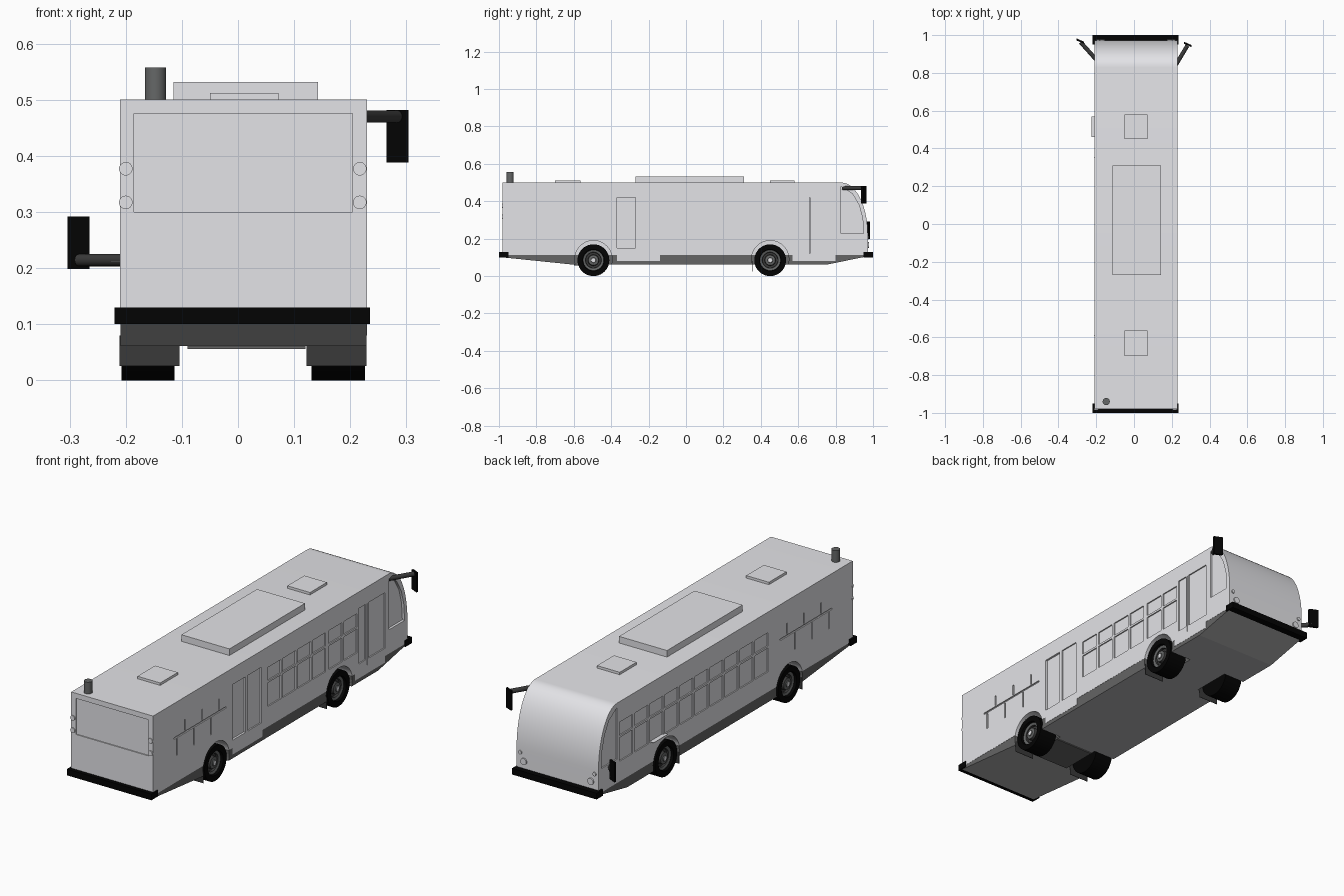
import bpy, bmesh, math
from mathutils import Vector

cube = bpy.data.objects.get("Cube")
if cube:
    bpy.data.objects.remove(cube, do_unlink=True)


def material(name, r, g, b):
    m = bpy.data.materials.new(name)
    m.use_nodes = True
    m.diffuse_color = (r, g, b, 1)
    m.node_tree.nodes["Principled BSDF"].inputs["Base Color"].default_value = (r, g, b, 1)
    return m


PAINT = material("light grey paint", .78, .78, .81)
SKIRT = material("dark grey skirt", .13, .13, .13)
FLOOR = material("mid grey underside", .45, .45, .46)
FLAP = material("charcoal", .042, .042, .042)
BLACK = material("black rubber", .001, .001, .001)
METAL = material("grey metal", .13, .135, .135)
RIGHT, LEFT = .23, -.21          # side planes of the body
MID = (RIGHT + LEFT) / 2


def finish(name, bm, *mats, smooth=False):
    bmesh.ops.recalc_face_normals(bm, faces=bm.faces)
    me = bpy.data.meshes.new(name)
    bm.to_mesh(me)
    bm.free()
    ob = bpy.data.objects.new(name, me)
    bpy.context.collection.objects.link(ob)
    for m in mats:
        me.materials.append(m)
    if smooth:
        shade(ob)
    return ob


def shade(ob):
    bpy.ops.object.select_all(action='DESELECT')
    bpy.context.view_layer.objects.active = ob
    ob.select_set(True)
    bpy.ops.object.shade_smooth_by_angle(angle=math.radians(30))


def add_box(bm, x0, x1, y0, y1, z0, z1):
    vs = bmesh.ops.create_cube(bm, size=1)["verts"]
    for v in vs:
        v.co = Vector(((x0 + x1) / 2 + v.co.x * (x1 - x0),
                       (y0 + y1) / 2 + v.co.y * (y1 - y0),
                       (z0 + z1) / 2 + v.co.z * (z1 - z0)))
    return vs


def box(name, mat, *dims):
    bm = bmesh.new()
    add_box(bm, *dims)
    return finish(name, bm, mat)


def add_prism(bm, profile, x0, x1):
    # Extrude a (y, z) outline across x
    f = bm.faces.new([bm.verts.new((x0, y, z)) for y, z in profile])
    new = bmesh.ops.extrude_face_region(bm, geom=[f])["geom"]
    bmesh.ops.translate(bm, vec=(x1 - x0, 0, 0),
                        verts=[g for g in new if isinstance(g, bmesh.types.BMVert)])


def add_rod(bm, a, b, r, n=24):
    a, b = Vector(a), Vector(b)
    d = b - a
    vs = bmesh.ops.create_cone(bm, cap_ends=True, segments=n, radius1=r, radius2=r,
                               depth=d.length)["verts"]
    q = d.to_track_quat('Z', 'Y')
    for v in vs:
        v.co = q @ v.co + (a + b) / 2


def rod(name, mat, a, b, r, n=24):
    bm = bmesh.new()
    add_rod(bm, a, b, r, n)
    return finish(name, bm, mat, smooth=True)


def carve(ob, bm):
    cutter = finish("cutter", bm)
    cutter.hide_render = True
    mod = ob.modifiers.new("carve", 'BOOLEAN')
    mod.operation, mod.solver, mod.object = 'DIFFERENCE', 'EXACT', cutter
    bpy.context.view_layer.objects.active = ob
    bpy.ops.object.modifier_apply(modifier=mod.name)
    bpy.data.objects.remove(cutter, do_unlink=True)


# Body shell with the rounded windscreen end
nose = [(.83 + .142 * math.sin(t), .22 + .28 * math.cos(t))
        for t in (math.pi / 2 * i / 16 for i in range(17))]
bm = bmesh.new()
add_prism(bm, [(-.98, .112), (-.98, .5)] + nose + [(.972, .112)], LEFT, RIGHT)
body = finish("body_shell", bm, PAINT)

# Lower skirt and floor
bm = bmesh.new()
add_prism(bm, [(-.98, .112), (-.98, .1), (-.6, .061), (.75, .061), (.968, .105), (.968, .112)],
          LEFT + .001, RIGHT - .001)
skirt = finish("skirt_and_floor", bm, SKIRT, FLOOR)

# Wheel wells
WHEELS = (-.495, .45)
for ob in (body, skirt):
    bm = bmesh.new()
    for y in WHEELS:
        add_rod(bm, (RIGHT + .02, y, .09), (RIGHT - .115, y, .09), .1, 40)
        add_rod(bm, (LEFT - .02, y, .09), (LEFT + .115, y, .09), .1, 40)
    carve(ob, bm)

# The downward faces of the skirt are the lighter underside
for p in skirt.data.polygons:
    p.material_index = int(p.normal.z < -.7)

# Recessed windows, doors and panel grooves
cut = bmesh.new()


def recess(side, y0, y1, z0, z1, depth=.006):
    if side > 0:
        add_box(cut, RIGHT - depth, RIGHT + .02, y0, y1, z0, z1)
    else:
        add_box(cut, LEFT - .02, LEFT + depth, y0, y1, z0, z1)


def window(side, y0, y1):
    recess(side, y0, y1, .335, .4)
    recess(side, y0, y1, .21, .325)


for y in (-.1, .015, .13, .245, .37, .485):
    window(1, y, y + .1)
for i in range(9):
    window(-1, -.33 + i * .115, -.23 + i * .115)
window(-1, .71, .81)

recess(1, -.37, -.27, .15, .42, .01)
recess(1, -.25, -.15, .15, .42)
for y0, y1 in ((.6, .652), (.672, .8)):
    recess(1, y0, y1, .15, .42)
recess(1, .66, .664, .12, .42, .014)

for side in (1, -1):
    recess(side, -.82, -.42, .325, .333)
    for y in (-.8, -.67, -.54):
        recess(side, y, y + .008, .24, .32)
        recess(side, y + .06, y + .068, .338, .39)

# Quarter panes beside the windscreen
pane = [(.83, .228), (.95, .228), (.944, .31), (.925, .38), (.89, .44), (.83, .478)]
add_prism(cut, pane, RIGHT - .012, RIGHT + .02)
add_prism(cut, pane, LEFT - .02, LEFT + .006)

# Engine end window
add_box(cut, -.185, .204, -1, -.975, .3, .475)
carve(body, cut)
shade(body)

# Door thresholds below the body line
box("rear_door_step", PAINT, RIGHT - .04, RIGHT, -.37, -.14, .08, .113)
box("front_door_step", PAINT, RIGHT - .04, RIGHT, .57, .8, .08, .113)
box("side_ledge", PAINT, LEFT - .016, LEFT + .01, .46, .57, .211, .213)

# Bumpers with short returns around the corners
for name, s in (("engine_end_bumper", -1), ("windscreen_end_bumper", 1)):
    bm = bmesh.new()
    add_box(bm, LEFT - .01, RIGHT + .005, *sorted((s * .965, s)), .1, .13)
    for x0, x1 in ((LEFT - .01, LEFT + .002), (RIGHT - .002, RIGHT + .005)):
        add_box(bm, x0, x1, *sorted((s * .95, s * .97)), .1, .13)
    finish(name, bm, BLACK)

# Roof equipment
box("roof_air_unit", PAINT, -.115, .143, -.27, .31, .499, .532)
box("roof_hatch_rear", PAINT, -.05, .072, -.7, -.565, .499, .512)
box("roof_hatch_front", PAINT, -.05, .072, .45, .58, .499, .512)
rod("exhaust_stack", METAL, (-.147, -.94, .495), (-.147, -.94, .557), .019)

# Round lamps
for x in (-.2, .217):
    for z in (.317, .377):
        rod("tail_lamp", PAINT, (x, -.975, z), (x, -.985, z), .012)
for s in (-1, 1):
    rod("head_lamp", PAINT, (MID + s * .18, .96, .165), (MID + s * .18, .978, .165), .016)
    rod("marker_lamp", PAINT, (MID + s * .2, .96, .205), (MID + s * .2, .977, .205), .009)


# Mirrors on arms
def mirror(name, a, b, z0, z1, s):
    rod(name + "_arm", FLAP, a, b, .011, 16)
    bm = bmesh.new()
    vs = add_box(bm, *sorted((s * .265, s * .304)), b[1], b[1] + .011, z0, z1)
    for v in vs:
        v.co.y -= (abs(v.co.x) - .285) * .45 * s
    finish(name + "_head", bm, BLACK)


mirror("high_mirror", (RIGHT - .01, .84, .47), (.283, .945, .47), .388, .482, 1)
mirror("low_mirror", (LEFT + .01, .87, .214), (-.283, .963, .214), .198, .292, -1)

# Wheels turned from a profile of (radius, depth from outer face)
PROFILE = [(0, .095), (.085, .095), (.085, 0), (.058, 0),
           (.055, .012), (.043, .016), (.041, .026), (.03, .026), (.027, .01),
           (.014, .008), (.012, .004), (0, .004)]
TONES = [0, 0, 0, 0, 1, 2, 2, 2, 1, 1, 3]
for end, y in zip(("rear", "front"), WHEELS):
    for side, face, s in (("left", RIGHT - .004, -1), ("right", LEFT + .002, 1)):
        bm = bmesh.new()
        n = 40
        rings = [[bm.verts.new((face + s * d, y + r * math.cos(2 * math.pi * k / n),
                                .085 + r * math.sin(2 * math.pi * k / n))) for k in range(n)]
                 for r, d in PROFILE]
        for tone, p, q in zip(TONES, rings, rings[1:]):
            for k in range(n):
                j = (k + 1) % n
                bm.faces.new((p[k], p[j], q[j], q[k])).material_index = tone
        bmesh.ops.remove_doubles(bm, verts=bm.verts, dist=.0001)
        finish(f"{end}_{side}_wheel", bm, BLACK, METAL, FLAP, PAINT, smooth=True)
        # Mud flap trailing the wheel
        box(f"{end}_{side}_mud_flap", FLAP, *sorted((face - s * .003, face + s * .104)),
            y - .097, y - .095, .025, .08)

# Axle housing under the floor
box("rear_axle_housing", SKIRT, -.09, .12, -.6, -.42, .056, .07)
